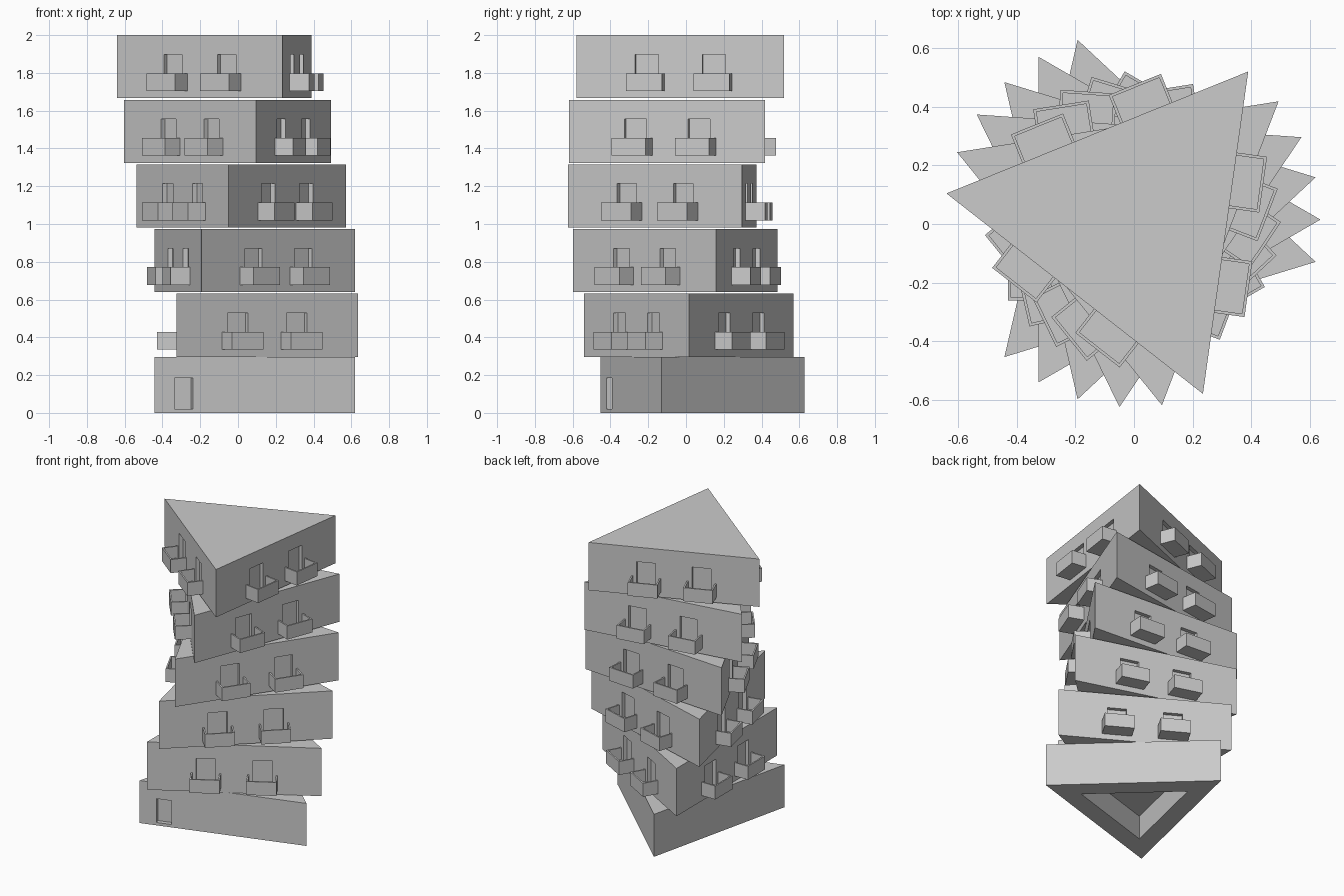
import bpy, bmesh, math
from mathutils import Matrix

if "Cube" in bpy.data.objects:
    bpy.data.objects.remove(bpy.data.objects["Cube"])

CX, CY, R = -0.005, 0.015, 0.641      # tower axis and triangle circumradius
INR = R / 2                           # axis to wall distance
H, PITCH, Z0 = 0.334, 0.3422, 0.297   # storey height, spacing, ground storey height
TWIST0, STEP = 107, 13                # corner angle of ground storey, twist per storey


def make_object(name, bm):
    bmesh.ops.recalc_face_normals(bm, faces=bm.faces)
    me = bpy.data.meshes.new(name)
    bm.to_mesh(me)
    bm.free()
    ob = bpy.data.objects.new(name, me)
    bpy.context.collection.objects.link(ob)
    return ob


def add_prism(bm, r, z0, z1):
    lo, hi = [[bm.verts.new((r * math.cos(k * math.tau / 3), r * math.sin(k * math.tau / 3), z))
               for k in range(3)] for z in (z0, z1)]
    bm.faces.new(lo)
    bm.faces.new(hi)
    for k in range(3):
        bm.faces.new((lo[k], lo[(k + 1) % 3], hi[(k + 1) % 3], hi[k]))


def add_box(bm, side, n, t, z):
    """Box on one wall: n = range outward from the wall, t = along it, z = height."""
    ctr = [(a + b) / 2 for a, b in ((n[0] + INR, n[1] + INR), t, z)]
    size = [b - a for a, b in (n, t, z)]
    m = (Matrix.Rotation(math.radians(60 + 120 * side), 4, 'Z')
         @ Matrix.Translation(ctr) @ Matrix.Diagonal((*size, 1)))
    bmesh.ops.create_cube(bm, size=1, matrix=m)


def cut(ob, bm):
    """Subtract the cutter geometry and discard the cutter."""
    cutter = make_object("cutter", bm)
    cutter.hide_render = True
    mod = ob.modifiers.new("cut", 'BOOLEAN')
    mod.operation, mod.solver, mod.object = 'DIFFERENCE', 'EXACT', cutter
    bpy.context.view_layer.objects.active = ob
    bpy.ops.object.modifier_apply(modifier=mod.name)
    bpy.data.objects.remove(cutter)


def place(ob, level):
    ob.location = (CX, CY, 0 if level == 0 else Z0 + (level - 1) * PITCH)
    ob.rotation_euler.z = math.radians(TWIST0 + STEP * level)


# Ground storey: hollow underside and one entrance recess
bm = bmesh.new()
add_prism(bm, R, 0, Z0)
ground = make_object("ground_storey", bm)
bm = bmesh.new()
add_prism(bm, 0.39, -0.1, 0.165)
add_box(bm, 1, (-0.03, 0.05), (-0.443, -0.343), (0.02, 0.186))
cut(ground, bm)
place(ground, 0)

# Upper storey: two door recesses on each wall
bm = bmesh.new()
add_prism(bm, R, 0, H)
storey = make_object("storey_1", bm)
bm = bmesh.new()
for side in range(3):
    for t in (-0.18, 0.18):
        add_box(bm, side, (-0.026, 0.05), (t - 0.062, t + 0.062), (0.05, 0.232))
cut(storey, bm)
place(storey, 1)

# Balconies: floor, front parapet and two side parapets
bm = bmesh.new()
W, D, T, ZB, ZT = 0.096, 0.104, 0.01, 0.038, 0.132
for side in range(3):
    for t in (-0.18, 0.18):
        add_box(bm, side, (0, D), (t - W, t + W), (ZB, ZB + 0.012))
        add_box(bm, side, (D - T, D), (t - W, t + W), (ZB, ZT))
        for s in (-1, 1):
            e = t + s * (W - T / 2)
            add_box(bm, side, (0, D), (e - T / 2, e + T / 2), (ZB, ZT))
balconies = make_object("balconies_1", bm)
place(balconies, 1)

# Repeat storey and balconies up the twisting tower
for level in range(2, 6):
    for src, name in ((storey, "storey"), (balconies, "balconies")):
        ob = bpy.data.objects.new(f"{name}_{level}", src.data)
        bpy.context.collection.objects.link(ob)
        place(ob, level)
